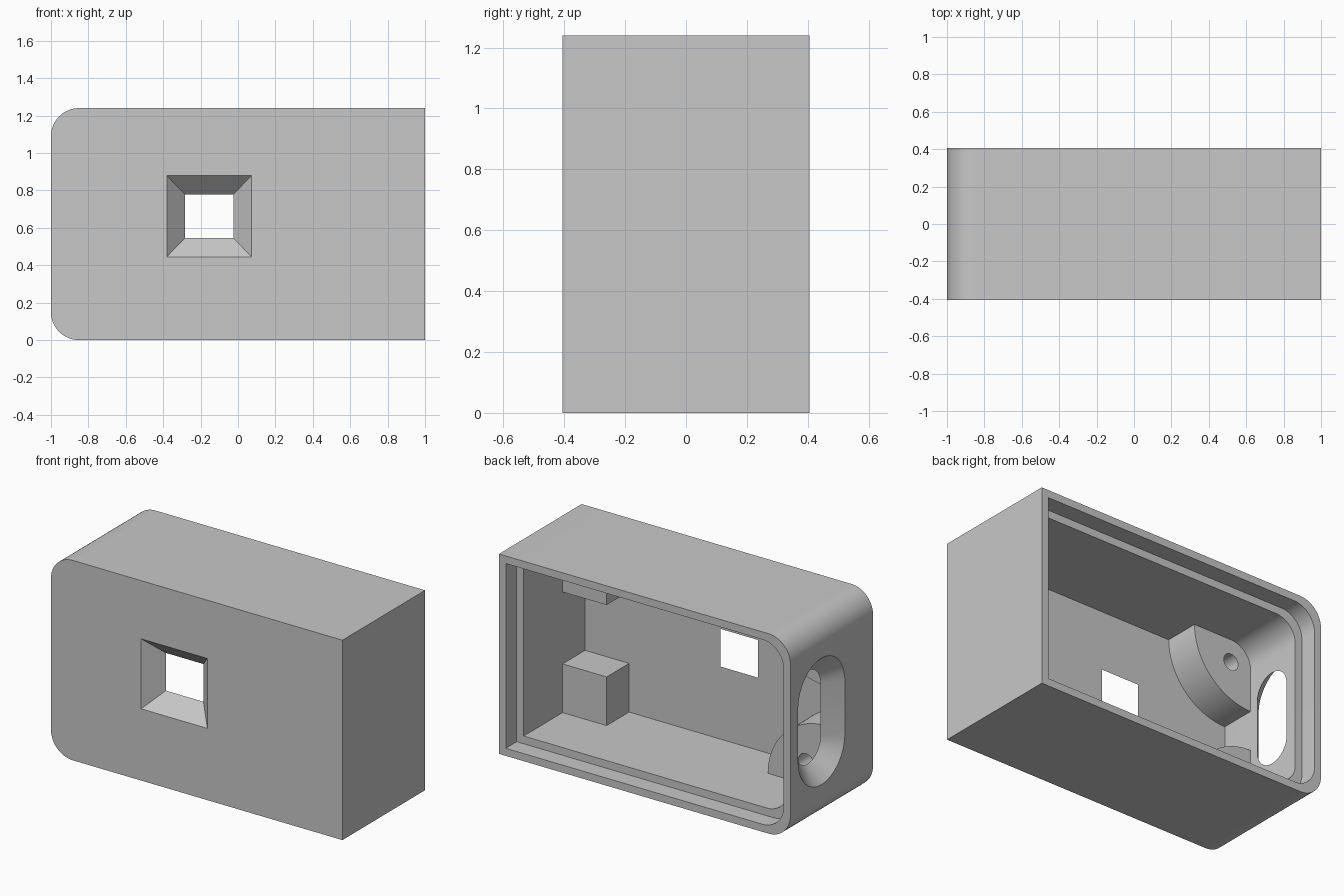
import bpy, bmesh
from math import sin, cos, pi

if "Cube" in bpy.data.objects:
    bpy.data.objects.remove(bpy.data.objects["Cube"], do_unlink=True)

W, D, H = 1.0, 0.405, 1.24      # half width, half depth, height
WALL, LIP = 0.095, 0.047        # cavity wall and rim thickness
FLOOR = -0.303                  # inner face of the front panel
LEDGE = D - 0.107               # bottom of the lid recess
POST_TOP = -0.083

grey = bpy.data.materials.new("light_grey")
grey.use_nodes = True
grey.diffuse_color = (0.58, 0.58, 0.58, 1)
grey.node_tree.nodes["Principled BSDF"].inputs["Base Color"].default_value = grey.diffuse_color


def arc(cx, cy, r, start, end, n=16):
    return [(cx + r * cos(start + (end - start) * i / n),
             cy + r * sin(start + (end - start) * i / n)) for i in range(n + 1)]


def loft(name, loops):
    """Closed solid through matching loops of 3D points."""
    bm = bmesh.new()
    rings = [[bm.verts.new(p) for p in loop] for loop in loops]
    for a, b in zip(rings, rings[1:]):
        for i in range(len(a)):
            j = (i + 1) % len(a)
            bm.faces.new((a[i], a[j], b[j], b[i]))
    bm.faces.new(rings[0])
    bm.faces.new(rings[-1][::-1])
    bmesh.ops.recalc_face_normals(bm, faces=bm.faces)
    mesh = bpy.data.meshes.new(name)
    bm.to_mesh(mesh)
    bm.free()
    mesh.materials.append(grey)
    ob = bpy.data.objects.new(name, mesh)
    bpy.context.collection.objects.link(ob)
    return ob


def prism(name, outline, y0, y1):
    return loft(name, [[(x, y, z) for x, z in outline] for y in (y0, y1)])


def activate(ob):
    bpy.ops.object.select_all(action='DESELECT')
    ob.select_set(True)
    bpy.context.view_layer.objects.active = ob


def cut(ob, cutter):
    mod = ob.modifiers.new("cut", 'BOOLEAN')
    mod.operation = 'DIFFERENCE'
    mod.solver = 'EXACT'
    mod.object = cutter
    activate(ob)
    bpy.ops.object.modifier_apply(modifier=mod.name)
    bpy.data.objects.remove(cutter, do_unlink=True)


def smooth(ob):
    activate(ob)
    bpy.ops.object.shade_smooth_by_angle(angle=pi / 6)


def case_outline(t, r):
    """Rectangle inset by t, rounded on its -x corners."""
    x = -W + t + r
    return ([(W - t, t), (W - t, H - t)]
            + arc(x, H - t - r, r, pi / 2, pi) + arc(x, t + r, r, pi, 1.5 * pi))


# Case shell, cavity and lid recess
case = prism("case", case_outline(0, 0.15), -D, D)
cut(case, prism("cavity_cutter", case_outline(WALL, 0.14), FLOOR, D + 0.1))
cut(case, prism("recess_cutter", case_outline(LIP, 0.145), LEDGE, D + 0.2))


# Tapered window in the front panel
def window_loop(y):
    g = FLOOR - y
    hx, hz = 0.129 + g * 0.96, 0.117 + g * 0.98
    return [(-0.154 + sx * hx, y, 0.662 + sz * hz)
            for sx, sz in ((-1, -1), (1, -1), (1, 1), (-1, 1))]


cut(case, loft("window_cutter", [window_loop(-D - 0.02), window_loop(FLOOR + 0.02)]))


# Countersunk slot in the end wall
def slot_loop(x):
    r = 0.125 + (-W + WALL - x) * 1.1
    mid, half = H / 2, 0.163
    pts = arc(0.1, mid + half, r, 0, pi) + arc(0.1, mid - half, r, pi, 2 * pi)
    return [(x, y, z) for y, z in pts]


cut(case, loft("slot_cutter", [slot_loop(-W - 0.02), slot_loop(-W + WALL + 0.02)]))
smooth(case)

# Corner supports, mirrored top and bottom, slightly sunk into the walls
SINK = 0.03
for side, s in (("top", 1), ("bottom", -1)):
    def place(pts):
        return [(x, H / 2 + s * z) for x, z in pts]

    cx, cz = -W + WALL, H / 2 - WALL
    # Quarter-round screw post
    fan = [(cx - SINK, cz + SINK), (cx - SINK, cz - 0.402)]
    fan += arc(cx, cz, 0.402, -pi / 2, 0, 24) + [(cx + 0.402, cz + SINK)]
    post = prism(side + "_screw_post", place(fan), FLOOR - SINK, POST_TOP)
    hole = place(arc(cx + 0.141, cz - 0.141, 0.051, 0, 2 * pi, 32)[:-1])
    cut(post, prism("hole_cutter", hole, FLOOR, POST_TOP + 0.1))
    smooth(post)
    # Square block
    x0, x1 = W - WALL - 0.302, W - WALL + SINK
    block = [(x0, cz - 0.302), (x1, cz - 0.302), (x1, cz + SINK), (x0, cz + SINK)]
    prism(side + "_block", place(block), FLOOR - SINK, POST_TOP)
